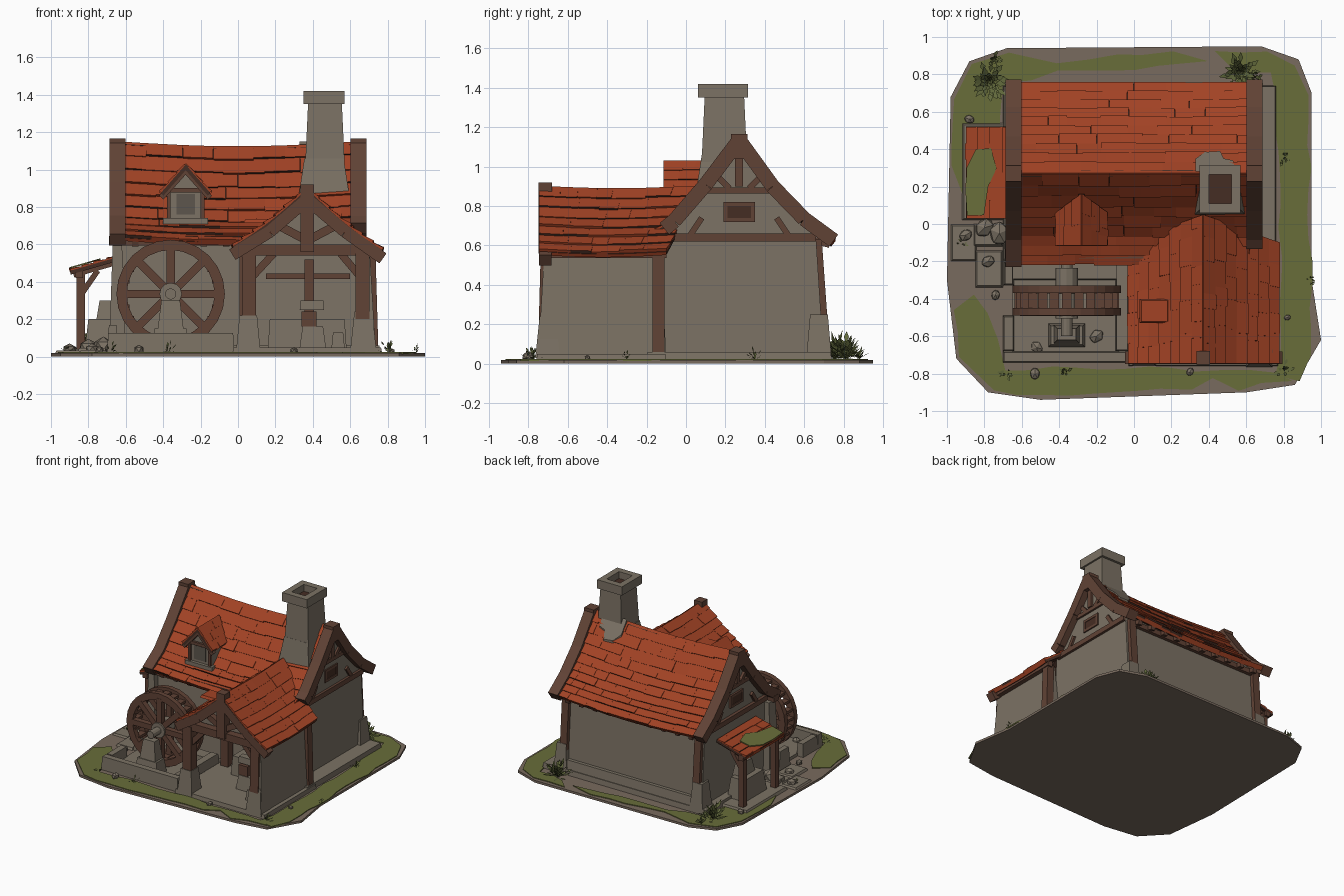
import bpy, bmesh, random
from math import sin, cos, pi
from mathutils import Vector as V, Matrix

random.seed(4)
R = random.uniform
if "Cube" in bpy.data.objects:
    bpy.data.objects.remove(bpy.data.objects["Cube"])


def material(name, *rgb):
    m = bpy.data.materials.new(name)
    m.use_nodes = True
    m.diffuse_color = (*rgb, 1)
    m.node_tree.nodes["Principled BSDF"].inputs["Base Color"].default_value = (*rgb, 1)
    return m


STONE = material("warm stone", .2, .168, .128)
DARK = material("shadowed stone", .11, .093, .075)
TILE = material("orange tile", .36, .055, .018)
WOOD = material("brown timber", .118, .055, .036)
GAP = material("dark timber", .06, .026, .017)
GRASS = material("grass", .14, .155, .042)
DIRT = material("dirt", .19, .145, .112)
LEAF = material("leaf", .12, .14, .045)


def finish(name, bm, *mats):
    bmesh.ops.recalc_face_normals(bm, faces=bm.faces)
    me = bpy.data.meshes.new(name)
    bm.to_mesh(me)
    bm.free()
    for m in mats:
        me.materials.append(m)
    ob = bpy.data.objects.new(name, me)
    bpy.context.collection.objects.link(ob)


def hexa(bm, low, high, tail=0):
    """Solid between two quads; the third side may take another material."""
    a, b = ([bm.verts.new(p) for p in q] for q in (low, high))
    bm.faces.new(a[::-1])
    bm.faces.new(b)
    for i in range(4):
        j = (i + 1) % 4
        f = bm.faces.new((a[i], a[j], b[j], b[i]))
        f.material_index = tail if i == 2 else 0


def box(bm, x0, x1, y0, y1, z0, z1, taper=0):
    def quad(z, t):
        return [(x0 + t, y0 + t, z), (x1 - t, y0 + t, z), (x1 - t, y1 - t, z), (x0 + t, y1 - t, z)]
    hexa(bm, quad(z0, 0), quad(z1, taper))


def beam(bm, a, b, w=.05, h=None):
    a, b = V(a), V(b)
    d = (b - a).normalized()
    side = d.cross(V((0, 1, 0)) if abs(d.y) < .3 else V((1, 0, 0))).normalized()
    up = side.cross(d)
    s, u = side * w / 2, up * (h or w) / 2
    hexa(bm, *[[p - s - u, p + s - u, p + s + u, p - s + u] for p in (a, b)])


def prism(bm, pts, offset):
    """Extrude an outline along a vector."""
    f = bm.faces.new([bm.verts.new(p) for p in pts])
    r = bmesh.ops.extrude_face_region(bm, geom=[f])
    vs = [g for g in r["geom"] if isinstance(g, bmesh.types.BMVert)]
    bmesh.ops.translate(bm, verts=vs, vec=offset)


def boxes(name, mat, *rows):
    bm = bmesh.new()
    for r in rows:
        box(bm, *r)
    finish(name, bm, mat)


def beams(name, *rows):
    bm = bmesh.new()
    for r in rows:
        beam(bm, *r)
    finish(name, bm, WOOD)


def along(path, t):
    k = min(int(t * (len(path) - 1)), len(path) - 2)
    return V(path[k]).lerp(V(path[k + 1]), t * (len(path) - 1) - k)


def roof(name, surf, courses, tiles, lift=.014):
    """Uneven shingle courses over a dark underlay; surf(t, u) runs ridge to eave."""
    def at(t, u, off):
        n = (surf(t + .01, u) - surf(t - .01, u)).cross(surf(t, .6) - surf(t, .4)).normalized()
        return surf(t, u) + n * (off if n.z > 0 else -off)
    bm = bmesh.new()
    for i in range(courses):
        t0, t1 = max(0, (i - .12) / courses), (i + 1) / courses
        for j in range(6):
            q = [(t0, j / 6), (t0, (j + 1) / 6), (t1, (j + 1) / 6), (t1, j / 6)]
            hexa(bm, [at(*p, -.022) for p in q], [at(*p, -.002) for p in q], 1)
    finish(name + "_underlay", bm, GAP, TILE)
    bm = bmesh.new()
    for i in range(courses):
        u = 0
        while u < 1:
            v = min(1, u + R(.6, 1.6) / tiles)
            v = 1 if v > 1 - .4 / tiles else v
            t0, t1 = max(0, (i - .1) / courses), (i + 1 - R(-.04, .1)) / courses
            g, top = R(0, .001), lift * R(.7, 1.4)
            q = [(t0, u), (t0, v - g), (t1, v - g), (t1, u)]
            hexa(bm, [at(*p, -.005) for p in q],
                 [at(*p, o) for p, o in zip(q, (.004, .004, top, top))], int(R(0, 1) < .5))
            u = v
    finish(name, bm, TILE, GAP)


# Ground, grass patches and paving
def patch(bm, pts, z, depth, rough=.015):
    out = []
    for a, b in zip(pts, pts[1:] + pts[:1]):
        n = max(1, int((V(b) - V(a)).length / .12))
        for k in range(n):
            p = V(a).lerp(V(b), k / n)
            out.append((p.x + R(-rough, rough), p.y + R(-rough, rough), z))
    prism(bm, out, (0, 0, depth))


bm = bmesh.new()
patch(bm, [(-1, -.3), (-.95, -.72), (-.78, -.9), (-.5, -.94), (.6, -.9), (.86, -.86), (1, -.62), (.95, -.3),
           (.95, .7), (.88, .88), (.68, .95), (-.68, .94), (-.88, .87), (-.98, .68)], 0, .018, 0)
finish("ground", bm, DIRT)
bm = bmesh.new()
for p in ([(.77, -.8), (.88, -.83), (.96, -.7), (.95, -.45), (.94, -.2), (.94, .68), (.87, .86), (.7, .92), (.42, .92),
           (.5, .84), (.74, .8), (.78, .1)],
          [(-.95, -.45), (-.86, -.38), (-.72, -.6), (-.7, -.77), (.2, -.77), (.76, -.79), (.84, -.84), (.55, -.88),
           (.42, -.82), (.3, -.88), (0, -.88), (-.2, -.91), (-.5, -.925), (-.76, -.88), (-.93, -.72)],
          [(-.965, .3), (-.88, .1), (-.8, .06), (-.72, .4), (-.7, .75), (-.4, .81), (0, .82), (.4, .86), (.2, .92),
           (-.1, .91), (-.4, .87), (-.68, .92), (-.87, .86), (-.965, .68)]):
    patch(bm, p, .014, .01)
finish("grass", bm, GRASS)
boxes("paving", STONE, (-.98, -.84, -.2, 0, .015, .032, .01), (-.85, -.7, -.34, -.14, .015, .035, .01),
      (-.92, -.68, .02, .54, .015, .04, .01), (-.86, -.7, -.12, .0, .015, .045, .01))
boxes("foundation", STONE, (-.7, .76, -.2, .74, .015, .06, .005), (-.03, .77, -.76, -.1, .015, .05, .005),
      (-.62, .62, .66, .73, .05, .13, .01))

# Main house with roof
front = [(.27, 1.135), (.1, .91), (-.06, .725), (-.21, .625)]
back = [(.27, 1.135), (.44, .9), (.6, .735), (.75, .625)]
bm = bmesh.new()
prism(bm, [(-.63, y, z) for y, z in ((-.16, .02), (.7, .02), (.66, .64), (.46, .84), (.27, 1.08), (.08, .85), (-.13, .64))],
      (1.265, 0, 0))
finish("house_walls", bm, STONE)


def slope(path):
    def surf(t, u):
        y, z = along(path, t)
        return V((-.62 + 1.24 * u, y, z - .025 * sin(pi * u) + .012))
    return surf


roof("front_roof", slope(front), 9, 9)
roof("back_roof", slope(back), 10, 9)
for side, s, front_end in (("left", -1, front[3]), ("right", 1, (-.11, .685))):
    x = .645 * s
    rows = [((x, a[0], a[1]), (x, b[0], b[1]), .075, .085) for p in (front[:3] + [front_end], back) for a, b in zip(p, p[1:])]
    rows.append(((x, .27, 1.04), (x, .27, 1.165), .085))
    beams(side + "_bargeboards", *rows)
    x = .635 * s
    beams(side + "_gable_timbers", ((x, -.1, .64), (x, .66, .64), .04), ((x, .27, .9), (x, .27, 1.08), .04),
          ((x, .1, .88), (x, .44, .88), .03), ((x, .22, .89), (x, .15, .96), .03), ((x, .32, .89), (x, .39, .96), .03),
          ((x, .02, .65), (x, .08, .74), .03), ((x, .52, .65), (x, .46, .74), .03),
          ((x, .2, .73), (x, .34, .73), .02), ((x, .2, .81), (x, .34, .81), .02),
          ((x, .2, .72), (x, .2, .82), .02), ((x, .34, .72), (x, .34, .82), .02),
          ((.59 * s, .69, .2), (.59 * s, .66, .62), .06))
    boxes(side + "_gable_window", GAP, (x - .005, x + .005, .21, .33, .735, .805))
    boxes(side + "_corner_foot", STONE, (.605 * s - .06, .605 * s + .06, .61, .74, .02, .25, .02))
boxes("front_left_pillar", STONE, (-.69, -.6, -.2, -.08, .02, .6, .02))
beams("eave_rafters", *[((-.55 + .122 * i, y, .635), (-.55 + .122 * i, y + d, .605), .035)
                        for i in range(10) for y, d in ((.62, .11), (-.1, -.09))])
beams("eave_plates", ((-.62, .67, .61), (.62, .67, .61), .04), ((-.69, -.16, .62), (.05, -.16, .62), .05))

# Chimney
boxes("chimney", STONE, (.315, .605, .04, .35, .8, 1.06, .04), (.355, .575, .075, .315, .93, 1.36, .02))
boxes("chimney_cap", STONE, (.35, .4, .06, .315, 1.35, 1.42), (.52, .57, .06, .315, 1.35, 1.42),
      (.4, .52, .06, .11, 1.35, 1.42), (.4, .52, .265, .315, 1.35, 1.42))
boxes("chimney_flue", GAP, (.4, .52, .11, .265, 1.355, 1.365))
bm = bmesh.new()
patch(bm, [(.33, .28), (.54, .28), (.53, .34), (.48, .35), (.46, .39), (.38, .385), (.33, .35)], 0, .03, 0)
for v in bm.verts:
    v.co.z += 1.135 - (v.co.y - .27) * 1.38
finish("chimney_mortar", bm, STONE)

# Dormer
bm = bmesh.new()
prism(bm, [(-.38, -.08, .71), (-.18, -.08, .71), (-.18, -.08, .87), (-.28, -.08, .99), (-.38, -.08, .87)], (0, .2, 0))
finish("dormer_wall", bm, STONE)
for side, s in (("left", -1), ("right", 1)):
    roof("dormer_roof_" + side, lambda t, u: V((-.28 + s * .135 * t, -.115 + u * (.275 - .1 * t), 1.03 - .155 * t)), 3, 3, .01)
beams("dormer_timbers", *[((-.28 + s * .13, -.098, .85), (-.28, -.098, .995), .03) for s in (1, -1)],
      *[((-.28 + s, -.085, .74), (-.28 + s, -.085, .89), .02) for s in (-.09, .09)],
      ((-.37, -.085, .89), (-.19, -.085, .89), .025))
boxes("dormer_window", DARK, (-.33, -.23, -.085, -.078, .76, .87))
boxes("dormer_sill", STONE, (-.4, -.16, -.105, -.06, .71, .74))

# Open workshop wing
for side, x1, z1 in (("left", -.03, .59), ("right", .775, .57)):
    roof("wing_roof_" + side, lambda t, u: V((.37 + (x1 - .37) * t, -.745 + u * (.795 - .15 * t),
         .9 + (z1 - .9) * t - .02 * sin(pi * t) - .012 * sin(pi * u))), 7, 6)
    mid = (.37 + x1) / 2
    beams("wing_bargeboard_" + side, ((.37, -.715, .84), (mid, -.715, .668), .065),
          ((mid, -.715, .668), (x1, -.715, z1 - .045), .065))
boxes("roof_flap", TILE, (.03, .19, -.53, -.4, .715, .735, .01))
boxes("wing_side_wall", STONE, (.62, .735, -.75, -.1, .04, .56, .03))
bm = bmesh.new()
prism(bm, [(.08, -.64, .57), (.68, -.64, .57), (.37, -.64, .82)], (0, .03, 0))
finish("wing_gable_wall", bm, STONE)
beams("wing_frame", ((.0, -.7, .57), (.74, -.7, .57), .06), ((.37, -.715, .56), (.37, -.715, .92), .07),
      ((.37, -.7, .62), (.2, -.7, .71), .045), ((.37, -.7, .62), (.54, -.7, .71), .045),
      ((.06, -.7, .2), (.06, -.7, .57), .075), ((.665, -.71, .2), (.665, -.7, .57), .075),
      ((.07, -.7, .42), (.19, -.7, .55), .04), ((.66, -.7, .42), (.55, -.7, .55), .04),
      ((.05, -.73, .565), (.05, -.14, .565), .06), ((.72, -.73, .56), (.72, -.1, .56), .045),
      ((.04, -.2, .05), (.04, -.2, .57), .065), ((.72, -.14, .05), (.705, -.14, .56), .06),
      ((.06, -.66, .43), (.06, -.55, .55), .04))
boxes("wing_post_feet", STONE, (-.01, .12, -.76, -.63, .03, .22, .018), (.6, .74, -.765, -.64, .03, .24, .022))

# Workshop furniture
boxes("forge_hearth", STONE, (.16, .58, -.32, -.17, .05, .2, .01), (.33, .47, -.5, -.38, .05, .16, .015),
      (.5, .57, -.62, -.54, .05, .13, .008))
beams("workshop_timbers", ((.15, -.2, .43), (.6, -.2, .43), .03, .06), ((.38, -.26, .2), (.38, -.26, .52), .05),
      ((.38, -.44, .16), (.38, -.44, .24), .08))
boxes("anvil", STONE, (.33, .46, -.47, -.41, .25, .3, .004))

# Wheel with two rims, spokes and paddles
C = V((-.36, 0, .335))


def polar(r, a, y):
    return C + V((r * cos(a), y, r * sin(a)))


bm = bmesh.new()
for y in (-.47, -.35):
    for i in range(24):
        a, b = i * pi / 12, (i + 1) * pi / 12
        hexa(bm, *[[polar(.235, a, w), polar(.29, a, w), polar(.29, b, w), polar(.235, b, w)] for w in (y - .02, y + .02)])
    for i in range(8):
        beam(bm, polar(.03, i * pi / 4, y), polar(.25, i * pi / 4, y), .044)
for i in range(24):
    a = i * pi / 12
    beam(bm, polar(.255, a, -.47), polar(.255, a, -.35), .02, .05)
finish("water_wheel", bm, WOOD)
bm = bmesh.new()
turn = Matrix.Translation(C + V((0, -.37, 0))) @ Matrix.Rotation(pi / 2, 4, "X")
for r, length in ((.03, .46), (.06, .27)):
    bmesh.ops.create_cone(bm, cap_ends=True, segments=12, radius1=r, radius2=r, depth=length, matrix=turn)
finish("wheel_axle", bm, STONE)
boxes("wheel_pier", STONE, (-.46, -.26, -.66, -.53, .03, .15, .015), (-.43, -.29, -.64, -.54, .14, .3, .02))

# Stone trough
boxes("trough", STONE, (-.7, -.02, -.74, -.68, .02, .125, .006), (-.7, -.64, -.68, -.49, .02, .125, .006),
      (-.1, -.03, -.68, -.2, .02, .12, .006), (-.7, -.03, -.3, -.19, .02, .11, .006), (-.7, -.64, -.33, -.2, .02, .17, .01),
      (-.65, -.08, -.69, -.28, .02, .045))

# Lean-to shelter on the right flank
roof("lean_to_roof", lambda t, u: V((-.64 - .26 * t, .03 + .49 * u, .535 - .075 * t)), 4, 5, .01)
bm = bmesh.new()
patch(bm, [(-.895, .05), (-.8, .05), (-.78, .2), (-.74, .3), (-.77, .41), (-.85, .4), (-.895, .3)], 0, .008, .006)
for v in bm.verts:
    v.co.z += .545 + (v.co.x + .64) * .288
finish("roof_moss", bm, GRASS)
beams("lean_to_frame", *[((-.84, y, .03), (-.84, y, .46), .045) for y in (.07, .48)],
      *[((-.88, y, .44), (-.64, y, .51), .035) for y in (.07, .48)], ((-.85, .03, .44), (-.85, .52, .44), .04),
      *[((-.84, y, .33), (-.75, y, .46), .03) for y in (.07, .48)])
boxes("shelter_oven", STONE, (-.82, -.66, .14, .42, .03, .2, .02), (-.76, -.66, .2, .36, .18, .3, .02))

# Loose rocks
bm = bmesh.new()
for x, y, r in ((-.8, -.02, .06), (-.72, -.05, .07), (-.9, -.06, .04), (-.78, -.2, .04), (-.53, -.8, .035), (.3, -.79, .025),
                (-.74, -.38, .03), (.82, -.5, .02), (-.88, .56, .03), (-.52, -.66, .04), (-.2, -.6, .045)):
    m = Matrix.Translation((x, y, .02 + r * .5)) @ Matrix.Rotation(R(0, 6), 4, "Z") @ Matrix.Diagonal((1, .8, .75, 1))
    bmesh.ops.create_icosphere(bm, subdivisions=1, radius=r, matrix=m)
finish("rocks", bm, STONE)

# Leafy tufts
bm = bmesh.new()
for x, y, r, n in ((-.78, .76, .09, 90), (-.75, .88, .05, 24), (.57, .81, .085, 80), (.64, .78, .06, 30), (.81, .35, .04, 16),
                   (.95, -.3, .03, 12), (.8, -.78, .05, 18), (-.37, -.79, .04, 14), (-.68, -.79, .045, 14), (-.92, -.1, .03, 10)):
    for k in range(n):
        a, e = R(0, 2 * pi), R(.1, 1.4)
        d = V((cos(a) * cos(e), sin(a) * cos(e), sin(e)))
        base = V((x, y, .02)) + V((d.x, d.y, d.z * 1.4)) * r * R(0, .8)
        tip, mid = base + d * r * R(.5, .8), base + d * r * .35
        w = V((-sin(a), cos(a), 0)) * r * .16
        bm.faces.new([bm.verts.new(p) for p in (base, mid + w, tip, mid - w)])
finish("plants", bm, LEAF)
